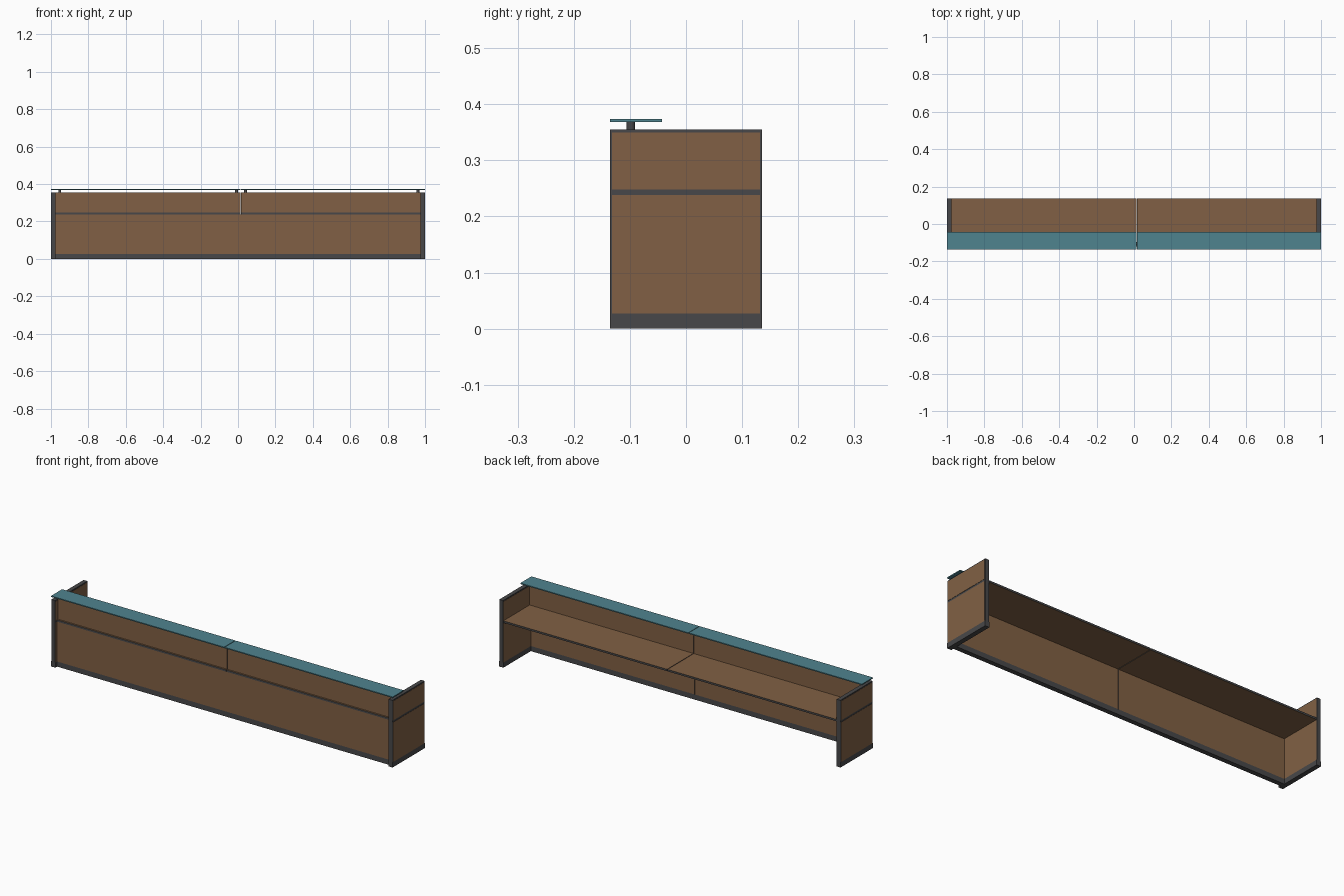
import bpy, bmesh, math

if "Cube" in bpy.data.objects:
    bpy.data.objects.remove(bpy.data.objects["Cube"])

def material(name, col):
    m = bpy.data.materials.new(name)
    m.diffuse_color = (*col, 1)
    m.use_nodes = True
    m.node_tree.nodes["Principled BSDF"].inputs["Base Color"].default_value = m.diffuse_color
    return m

WOOD = material("brown wood", (0.22, 0.118, 0.058))
DARK = material("charcoal", (0.064, 0.064, 0.067))
GLASS = material("teal glass", (0.078, 0.23, 0.275))

def box(name, x, y, z, mat, edge=None, axis=None):
    """Box from ranges; faces not along 'axis' take the edge material."""
    bm = bmesh.new()
    bmesh.ops.create_cube(bm, size=1)
    for v in bm.verts:
        for i, (a, b) in enumerate((x, y, z)):
            v.co[i] = b if v.co[i] > 0 else a
    bm.normal_update()
    if edge:
        for f in bm.faces:
            f.material_index = 0 if abs(f.normal[axis]) > 0.9 else 1
    me = bpy.data.meshes.new(name)
    bm.to_mesh(me)
    bm.free()
    me.materials.append(mat)
    if edge:
        me.materials.append(edge)
    ob = bpy.data.objects.new(name, me)
    bpy.context.collection.objects.link(ob)
    return ob

def span(s, a, b):
    return tuple(sorted((s * a, s * b)))

IN, SEAM, GAP = 0.975, 0.015, 0.0015
D = 0.135                       # half depth
Z0, Z1, Z2, TOP = 0.027, 0.238, 0.248, 0.355

# End panels: dark core with wood plates on both sides
for s, side in ((-1, "left"), (1, "right")):
    box(side + "_end_core", span(s, 0.9765, 0.9985), (-D, D), (Z0, TOP), DARK)
    box(side + "_end_foot", span(s, IN, 1.0), (-D, D), (0, Z0), DARK)
    for px, tag in (((0.9985, 1.0), "outer"), ((IN, 0.9765), "inner")):
        for z, lev in (((Z0, Z1), "lower"), ((Z2, TOP - 0.005), "upper")):
            box(f"{side}_{tag}_{lev}_plate", span(s, *px), (-D + 0.003, D - 0.003), z,
                WOOD, DARK, 0)

# Plinth and one-piece front cladding
box("plinth", (-IN, IN), (-0.12, -0.095), (0, Z0), DARK)
box("front_cladding", (-IN, IN), (-0.12, -0.108), (Z0, Z1), WOOD, DARK, 1)

# Two modules split at the seam: lining, worktop, upper panel, glass shelf
for name, a, b in (("left", -IN, SEAM - GAP), ("right", SEAM + GAP, IN)):
    box(name + "_back_lining", (a, b), (-0.108, -0.095), (Z0, Z1), WOOD, DARK, 1)
    box(name + "_worktop", (a, b), (-0.12, D), (Z1, Z2), WOOD, DARK, 2)
    box(name + "_upper_panel", (a, b), (-0.112, -0.085), (Z2, TOP), WOOD, DARK, 1)
    ga, gb = (-1.0, b) if name == "left" else (a, 1.0)
    box(name + "_glass_shelf", (ga, gb), (-D, -0.043), (0.368, 0.3735), GLASS)

# Standoffs holding the glass
for i, x in enumerate((-0.953, -0.008, 0.040, 0.962)):
    bpy.ops.mesh.primitive_cylinder_add(vertices=16, radius=0.0078, depth=0.013,
                                        location=(x, -0.0985, TOP + 0.0065))
    ob = bpy.context.object
    ob.name = f"glass_standoff_{i + 1}"
    ob.data.materials.append(DARK)
    bpy.ops.object.shade_smooth_by_angle(angle=math.radians(40))
